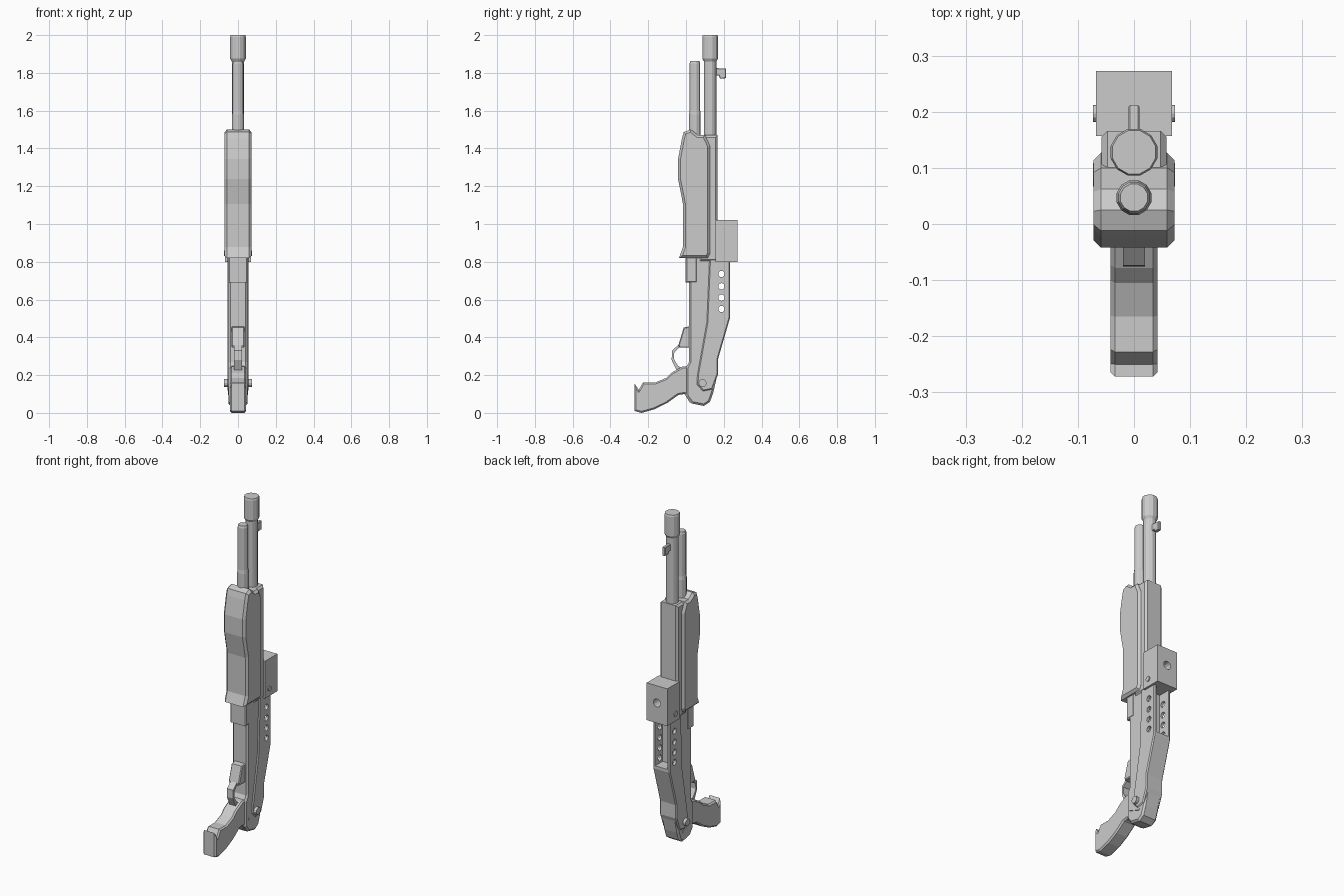
import bpy, bmesh, math
from mathutils import Matrix

if "Cube" in bpy.data.objects:
    bpy.data.objects.remove(bpy.data.objects["Cube"])


def finish(name, bm):
    bmesh.ops.recalc_face_normals(bm, faces=bm.faces)
    me = bpy.data.meshes.new(name)
    bm.to_mesh(me)
    bm.free()
    ob = bpy.data.objects.new(name, me)
    bpy.context.collection.objects.link(ob)
    return ob


def prism(name, pts, hw, bevel=0.0):
    """Side profile (y, z) extruded to x = +-hw with chamfered side rims."""
    bm = bmesh.new()
    left = [bm.verts.new((-hw, y, z)) for y, z in pts]
    right = [bm.verts.new((hw, y, z)) for y, z in pts]
    caps = [bm.faces.new(left), bm.faces.new(right)]
    n = len(pts)
    for i in range(n):
        j = (i + 1) % n
        bm.faces.new((left[i], left[j], right[j], right[i]))
    bmesh.ops.recalc_face_normals(bm, faces=bm.faces)
    if bevel:
        rim = {e for f in caps for e in f.edges}
        bmesh.ops.bevel(bm, geom=list(rim), offset=bevel, segments=1,
                        affect='EDGES', clamp_overlap=True)
    return finish(name, bm)


def box(name, hw, y0, y1, z0, z1, bevel=0.0):
    return prism(name, [(y0, z0), (y1, z0), (y1, z1), (y0, z1)], hw, bevel)


def lathe(name, y, rings, sides=12):
    """Closed turned part along z from (radius, z) rings."""
    bm = bmesh.new()
    loops = []
    for r, z in rings:
        loops.append([bm.verts.new((r * math.cos(2 * math.pi * (k + .5) / sides),
                                    y + r * math.sin(2 * math.pi * (k + .5) / sides), z))
                      for k in range(sides)])
    for a, b in zip(loops, loops[1:]):
        for k in range(sides):
            m = (k + 1) % sides
            bm.faces.new((a[k], a[m], b[m], b[k]))
    bm.faces.new(loops[0])
    bm.faces.new(loops[-1])
    return finish(name, bm)


def rod(name, axis, loc, r, depth, sides=12):
    bm = bmesh.new()
    rot = Matrix.Rotation(math.pi / 2, 4, 'Y' if axis == 'X' else 'X')
    bmesh.ops.create_cone(bm, cap_ends=True, segments=sides, radius1=r, radius2=r,
                          depth=depth, matrix=Matrix.Translation(loc) @ rot)
    return finish(name, bm)


def cut(ob, cutters):
    for c in cutters:
        m = ob.modifiers.new("cut", 'BOOLEAN')
        m.operation, m.solver, m.object = 'DIFFERENCE', 'EXACT', c
    dg = bpy.context.evaluated_depsgraph_get()
    me = bpy.data.meshes.new_from_object(ob.evaluated_get(dg))
    ob.modifiers.clear()
    ob.data = me
    for c in cutters:
        bpy.data.objects.remove(c)


# Barrel with muzzle sleeve, and the tube in front of it
lathe("barrel", 0.128, [(.034, 1.40), (.034, 1.86), (.043, 1.875), (.043, 1.99), (.040, 2.0)])
lathe("lower_tube", 0.047, [(.032, 1.40), (.032, 1.58), (.029, 1.60), (.029, 1.85), (.025, 1.862)])

# Front sight: a thin blade behind the barrel
prism("front_sight", [(.14, 1.785), (.175, 1.785), (.18, 1.77), (.212, 1.772),
                      (.212, 1.822), (.165, 1.825), (.14, 1.83)], .010, .003)

# Sculpted forend
prism("forend", [(-.037, .82), (-.016, .878), (-.016, 1.106), (-.042, 1.238), (-.042, 1.344),
                 (-.022, 1.45), (-.012, 1.487), (.025, 1.5), (.062, 1.472), (.10, 1.472),
                 (.127, 1.413), (.127, .845), (.115, .82)], .072, .013)

# Cover over the barrel
box("barrel_shroud", .058, .07, .166, .80, 1.47, .011)

# Receiver body
prism("receiver", [(.016, .84), (.155, .84), (.16, .50), (.16, .30), (.168, .21), (.145, .11),
                   (.127, .058), (.095, .037), (.03, .05), (.0, .09), (.0, .24), (.016, .27)],
      .050, .010)
box("feed_cover", .052, -.002, .06, .69, .83, .006)

# Folded stock arm: channel open at the back with a row of through holes
stock = prism("stock_arm", [(.125, .84), (.233, .84), (.233, .503), (.17, .286), (.17, .206),
                            (.14, .125), (.09, .115), (.058, .15), (.06, .20), (.11, .48)],
              .056, .006)
tools = [box("channel_cutter", .040, .163, .26, .52, .81)]
tools += [rod("hole_cutter", 'X', (0, .188, z), .017, .3) for z in (.735, .67, .61, .55)]
cut(stock, tools)

# Butt block with a socket in its rear face
block = box("butt_block", .068, .157, .273, .80, 1.022)
cut(block, [rod("socket_cutter", 'Y', (0, .27, .92), .024, .10)])
rod("block_pin", 'X', (0, .197, .845), .015, .146)

# Stock pivot and side ribs above the grip
rod("stock_pivot", 'X', (0, .088, .158), .021, .146)
for s in (-1, 1):
    rib = prism("side_rib", [(.025, .125), (.105, .095), (.105, .105), (.025, .135)], .004)
    rib.location.x = s * .050

# Pistol grip with flared heel
prism("grip", [(-.272, .155), (-.250, .122), (-.228, .160), (-.165, .160), (-.105, .185),
               (-.078, .212), (-.02, .245), (.04, .25), (.05, .05), (.02, .055), (-.008, .10),
               (-.04, .095), (-.10, .052), (-.165, .02), (-.235, .0), (-.272, .01)],
      .042, .010)

# Trigger guard: solid front wedge and thin bow
prism("guard_front", [(.03, .46), (-.012, .452), (-.040, .36), (-.036, .345), (.03, .345)],
      .035, .005)
prism("guard_bow", [(-.02, .362), (-.04, .36), (-.074, .33), (-.076, .28), (-.05, .225),
                    (-.02, .235), (-.043, .25), (-.064, .285), (-.062, .32), (-.036, .346),
                    (-.02, .346)], .020)
